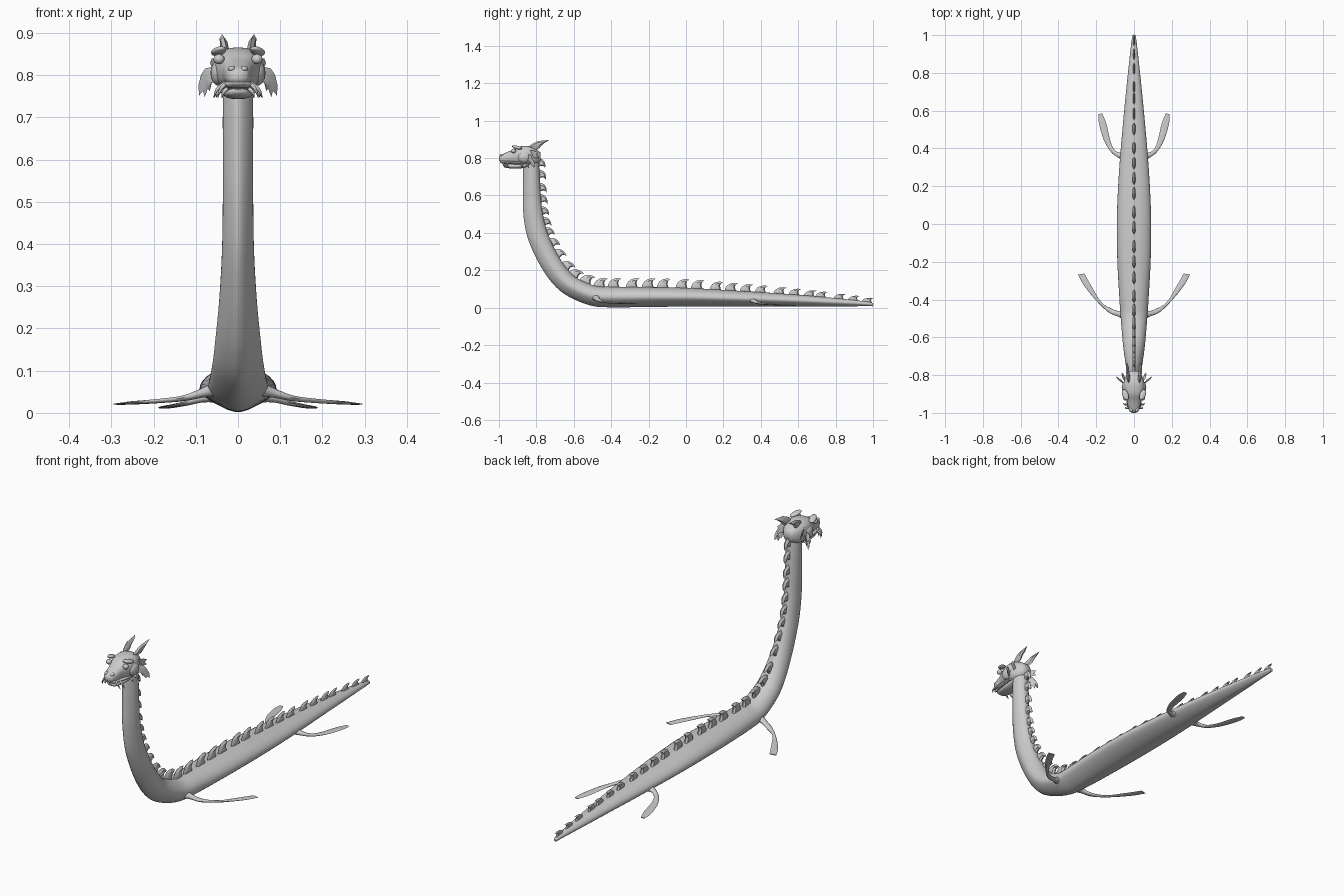
import bpy, bmesh
from math import sin, cos, pi, copysign
from mathutils import Vector as V

if "Cube" in bpy.data.objects:
    bpy.data.objects.remove(bpy.data.objects["Cube"])


def make(name, verts, faces, angle=40):
    me = bpy.data.meshes.new(name)
    me.from_pydata([tuple(v) for v in verts], [], faces)
    bm = bmesh.new()
    bm.from_mesh(me)
    bmesh.ops.recalc_face_normals(bm, faces=bm.faces)
    bm.to_mesh(me)
    bm.free()
    ob = bpy.data.objects.new(name, me)
    bpy.context.collection.objects.link(ob)
    bpy.ops.object.select_all(action='DESELECT')
    ob.select_set(True)
    bpy.context.view_layer.objects.active = ob
    bpy.ops.object.shade_smooth_by_angle(angle=angle * pi / 180)
    return ob


def loft(name, rings, angle=50):
    n = len(rings[0])
    faces = [(i * n + j, i * n + (j + 1) % n, (i + 1) * n + (j + 1) % n, (i + 1) * n + j)
             for i in range(len(rings) - 1) for j in range(n)]
    faces += [tuple(range(n)), tuple(range((len(rings) - 1) * n, len(rings) * n))]
    return make(name, [p for r in rings for p in r], faces, angle)


def spline(rows, steps):
    """Smooth interpolation through rows of numbers."""
    out = []
    for i in range(len(rows) - 1):
        a, b, c, d = (rows[max(0, min(len(rows) - 1, i + k))] for k in (-1, 0, 1, 2))
        for s in range(steps):
            t = s / steps
            out.append([0.5 * (2 * q + (r - p) * t + (2 * p - 5 * q + 4 * r - u) * t * t
                               + (3 * q - p - 3 * r + u) * t ** 3)
                        for p, q, r, u in zip(a, b, c, d)])
    return out + [list(rows[-1])]


def ball(name, loc, size, rot=(0, 0, 0)):
    bpy.ops.mesh.primitive_uv_sphere_add(segments=20, ring_count=12, location=loc, rotation=rot)
    ob = bpy.context.object
    ob.name, ob.scale = name, size
    bpy.ops.object.shade_smooth()


def tube(name, pts, radii, n=8):
    """Tapering spike through a few points."""
    rows = spline([(*p, r) for p, r in zip(pts, radii)], 4)
    rings = []
    for i, (x, y, z, r) in enumerate(rows):
        t = (V(rows[min(i + 1, len(rows) - 1)][:3]) - V(rows[max(i - 1, 0)][:3])).normalized()
        u = t.cross(V((0.3, 1, 0.2))).normalized()
        w = t.cross(u)
        rings.append([V((x, y, z)) + r * (u * cos(2 * pi * k / n) + w * sin(2 * pi * k / n))
                      for k in range(n)])
    loft(name, rings)


def blade(name, rim, w):
    """Thin plate: a rim outline raised to a ridge on both sides."""
    n = len(rim)
    mid = sum(rim, V()) / n
    inner = [mid + (p - mid) * 0.55 for p in rim]
    verts = rim + [p + w for p in inner] + [p - w for p in inner]
    faces = [tuple(range(n, 2 * n)), tuple(range(2 * n, 3 * n))]
    for o in (n, 2 * n):
        faces += [(j, (j + 1) % n, o + (j + 1) % n, o + j) for j in range(n)]
    make(name, verts, faces, 35)


# Body: y, z, half thickness, half width from tail tip up to the head
path = spline([
    (1.0, .014, .007, .006), (.97, .02, .012, .013), (.8, .029, .022, .032),
    (.6, .038, .031, .052), (.4, .045, .038, .07), (.2, .051, .044, .084),
    (0, .056, .05, .091), (-.2, .057, .053, .088), (-.4, .057, .055, .077),
    (-.5, .065, .054, .07), (-.61, .112, .054, .061), (-.675, .17, .055, .054),
    (-.73, .25, .055, .046), (-.775, .34, .055, .04), (-.803, .42, .054, .037),
    (-.82, .52, .051, .036), (-.825, .62, .047, .036), (-.827, .72, .044, .036),
    (-.828, .79, .04, .034), (-.828, .82, .03, .026)], 10)


def frame(i):
    a, b = path[max(i - 1, 0)], path[min(i + 1, len(path) - 1)]
    t = V((0, b[0] - a[0], b[1] - a[1])).normalized()
    return V((0, path[i][0], path[i][1])), t, V((0, t.z, -t.y))


N = 32
rings = []
for i, (y, z, ht, hw) in enumerate(path):
    c, t, up = frame(i)
    ring = []
    for k in range(N):
        ca, sa = cos(2 * pi * k / N), sin(2 * pi * k / N)
        if sa < 0:  # keeled belly
            ca, sa = ca * (.65 + .35 * abs(ca)), sa * (.65 + .35 * abs(sa))
        ring.append(c + V((hw * ca, 0, 0)) + up * (ht * sa))
    rings.append(ring)
loft("body", rings, 60)

# Row of hooked back fins, spaced by arc length
hook = [(-.42, -.15), (-.38, .12), (-.26, .33), (-.06, .47), (.18, .53), (.42, .5),
        (.28, .4), (.22, .25), (.26, .1), (.36, -.15)]
travel, target, count = 0, .03, 0
for i in range(1, len(path)):
    c, t, up = frame(i)
    travel += (c - frame(i - 1)[0]).length
    if travel < target or c.z > .815:
        continue
    y, z, ht, hw = path[i]
    if z > .1:
        step = .085 - .02 * min(1, (z - .1) / .3)
    else:
        step = .09 - .015 * max(0, y)
    high = step * (1.0 - .45 * max(0, y))
    base = c + up * ht
    count += 1
    blade(f"back_fin_{count}", [base - t * (u * step) + up * (v * high) for u, v in hook],
          V((.009 * (1 - .5 * max(0, y)), 0, 0)))
    target += step


# Flippers: lead x, lead y, trail x, trail y, z, half thickness
def flipper(name, rows, s):
    rings = []
    for lx, ly, tx, ty, z, th in spline(rows, 4):
        c, h = V(((lx + tx) / 2, (ly + ty) / 2, z)), V(((lx - tx) / 2, (ly - ty) / 2, 0))
        r = [c + h * cos(2 * pi * k / 12) + V((0, 0, th * sin(2 * pi * k / 12))) for k in range(12)]
        rings.append([V((p.x * s, p.y, p.z)) for p in r])
    loft(name, rings)


front = [(.04, -.52, .04, -.45, .06, .022), (.08, -.492, .075, -.462, .05, .013),
         (.135, -.468, .12, -.447, .035, .007), (.205, -.4, .172, -.415, .028, .005),
         (.265, -.325, .222, -.335, .024, .004), (.296, -.268, .263, -.262, .021, .002)]
rear = [(.04, .33, .04, .39, .042, .018), (.085, .352, .078, .378, .035, .01),
        (.125, .385, .108, .4, .024, .006), (.162, .45, .128, .45, .018, .004),
        (.186, .535, .146, .53, .014, .003), (.188, .582, .168, .585, .012, .002)]


# Head sections: y, half width, top z, bottom z
def head_part(name, rows, power):
    rings = []
    for y, hw, zt, zb in spline(rows, 5):
        ring = []
        for k in range(28):
            ca, sa = cos(2 * pi * k / 28), sin(2 * pi * k / 28)
            ring.append(V((hw * copysign(abs(ca) ** power, ca), y,
                           (zt + zb) / 2 + (zt - zb) / 2 * copysign(abs(sa) ** power, sa))))
        rings.append(ring)
    loft(name, rings, 60)


head_part("head", [(-1, .01, .806, .788), (-.99, .024, .817, .779), (-.965, .032, .828, .773),
                   (-.935, .037, .841, .772), (-.905, .048, .857, .768), (-.875, .056, .864, .763),
                   (-.84, .055, .865, .76), (-.805, .043, .853, .765), (-.778, .022, .83, .785)], .8)
head_part("lower_jaw", [(-.978, .01, .766, .758), (-.965, .024, .769, .749),
                        (-.93, .032, .77, .744), (-.89, .036, .773, .744),
                        (-.84, .034, .78, .752)], .9)
head_part("upper_lip", [(-.995, .012, .788, .778), (-.98, .03, .788, .77),
                        (-.95, .038, .786, .768), (-.9, .045, .784, .764),
                        (-.86, .046, .78, .765)], .9)

for s, side in ((1, "left"), (-1, "right")):
    def m(*p):
        return V((p[0] * s, p[1], p[2]))

    flipper("front_flipper_" + side, front, s)
    flipper("rear_flipper_" + side, rear, s)

    # Eyes, brows, cheeks, nostrils
    ball("eye_" + side, m(.045, -.922, .838), (.013, .013, .012))
    ball("brow_" + side, m(.046, -.904, .857), (.016, .03, .009), (-.25, 0, -.35 * s))
    ball("cheek_" + side, m(.045, -.865, .805), (.02, .034, .03))
    ball("nostril_" + side, m(.015, -.982, .815), (.009, .014, .007))

    # Swept crest horns
    horn = [(.026, -.85, .855), (.03, -.825, .875), (.034, -.79, .891), (.038, -.73, .897),
            (.037, -.755, .882), (.036, -.772, .868), (.033, -.785, .852), (.028, -.81, .842)]
    blade("horn_" + side, [m(*p) for p in horn], m(.008, 0, .002))

    # Ragged ear fins
    ear = [(.045, -.85, .81), (.06, -.84, .82), (.078, -.83, .816), (.088, -.822, .8),
           (.094, -.81, .775), (.092, -.808, .752), (.085, -.818, .772), (.079, -.815, .748),
           (.075, -.825, .774), (.067, -.825, .762), (.062, -.835, .782), (.045, -.85, .785)]
    blade("ear_fin_" + side, [m(*p) for p in ear], m(.003, .006, 0))
    crest = [(.045, -.84, .84), (.062, -.815, .84), (.066, -.79, .83), (.058, -.8, .815),
             (.06, -.785, .8), (.045, -.82, .8)]
    blade("cheek_fin_" + side, [m(*p) for p in crest], m(.004, .004, 0))

    # Whiskers and jaw spikes
    for j, (x, y, z, dx, dz) in enumerate([(.03, -.972, .782, .018, .036), (.036, -.952, .78, .022, .034),
                                           (.03, -.962, .768, .008, .022), (.042, -.875, .765, .01, .018),
                                           (.042, -.845, .768, .014, .02)]):
        tube(f"whisker_{j + 1}_{side}",
             [m(x - .004, y, z), m(x + dx * .6, y - .004, z - dz * .4), m(x + dx, y + .004, z - dz)],
             (.005, .004, .0006))
